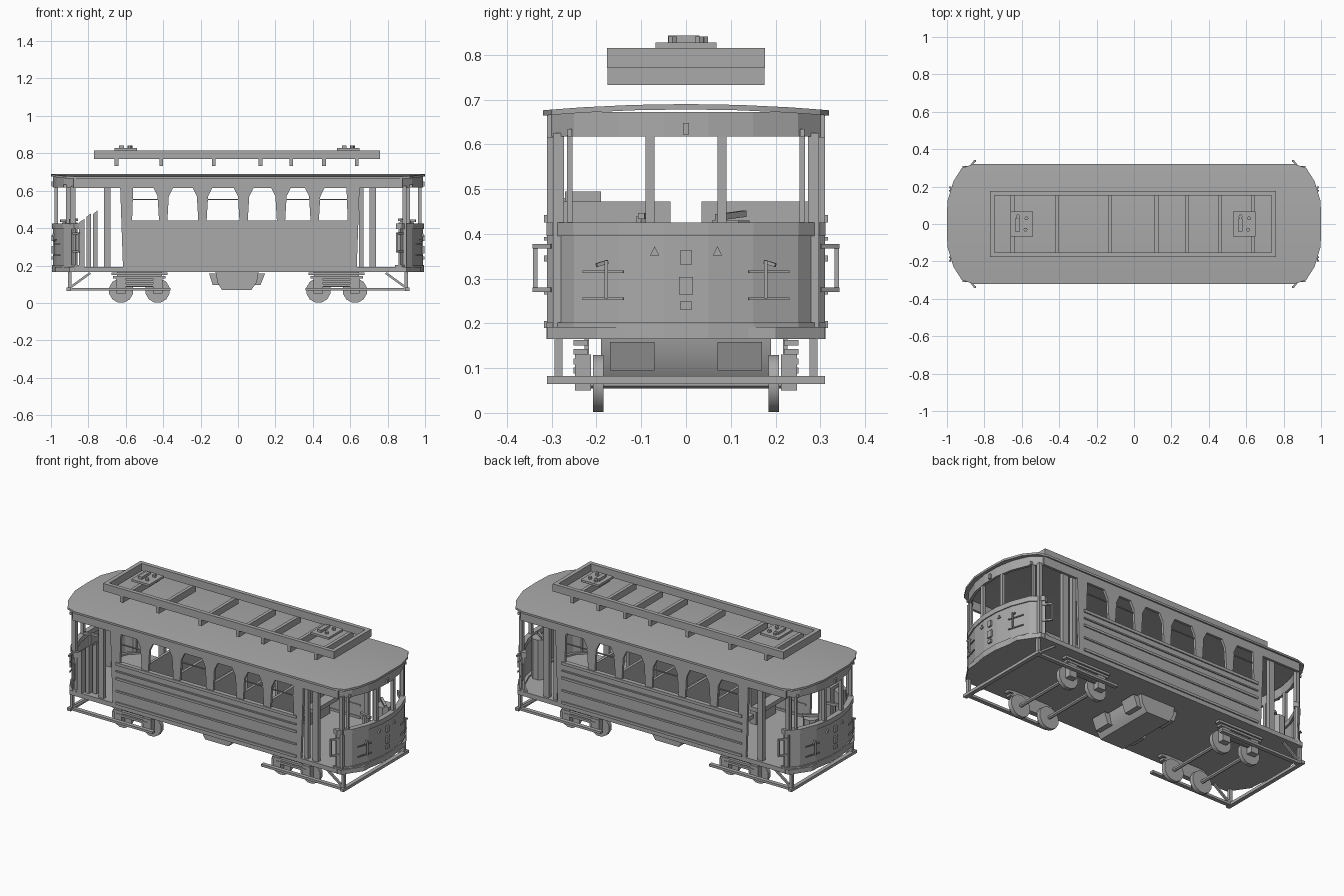
import bpy, bmesh, math
from mathutils import Vector

GREY = bpy.data.materials.new("plain grey")
GREY.diffuse_color = (0.4, 0.4, 0.4, 1)


def finish(name, bm, smooth=False):
    bmesh.ops.recalc_face_normals(bm, faces=bm.faces)
    me = bpy.data.meshes.new(name)
    bm.to_mesh(me)
    bm.free()
    me.materials.append(GREY)
    ob = bpy.data.objects.new(name, me)
    bpy.context.collection.objects.link(ob)
    if smooth:
        bpy.ops.object.select_all(action='DESELECT')
        ob.select_set(True)
        bpy.context.view_layer.objects.active = ob
        bpy.ops.object.shade_smooth_by_angle(angle=math.radians(35))
    return ob


def loft(name, rings, smooth=False):
    """Skin closed rings of equal point count and cap both ends."""
    bm = bmesh.new()
    rows = [[bm.verts.new(p) for p in r] for r in rings]
    n = len(rows[0])
    for a, b in zip(rows, rows[1:]):
        for i in range(n):
            bm.faces.new((a[i], a[(i + 1) % n], b[(i + 1) % n], b[i]))
    bm.faces.new(rows[0])
    bm.faces.new(rows[-1])
    return finish(name, bm, smooth)


def prism_z(name, pts, z0, z1, smooth=False):
    return loft(name, [[(x, y, z) for x, y in pts] for z in (z0, z1)], smooth)


def prism_y(name, pts, y0, y1, smooth=False):
    return loft(name, [[(x, y, z) for x, z in pts] for y in (y0, y1)], smooth)


def box(name, x0, x1, y0, y1, z0, z1):
    return prism_z(name, [(x0, y0), (x1, y0), (x1, y1), (x0, y1)], z0, z1)


def rod(name, p, q, r, sides=4):
    p, q = Vector(p), Vector(q)
    d = (q - p).normalized()
    u = d.cross(Vector((0, 0, 1)) if abs(d.z) < 0.9 else Vector((1, 0, 0))).normalized()
    v = d.cross(u)
    k = r * (math.sqrt(2) if sides == 4 else 1)
    angs = [2 * math.pi * (i + 0.5) / sides for i in range(sides)]
    return loft(name, [[c + (u * math.cos(a) + v * math.sin(a)) * k for a in angs]
                       for c in (p, q)], sides > 6)


# Plan curve of a tram end, from -y to +y
HALF = [(0.87, 0.31), (0.93, 0.25), (0.97, 0.15), (0.988, 0.05)]
END = [(x, -y) for x, y in HALF] + HALF[::-1]


def end_band(name, s, z0, z1, t, grow=0.0):
    outer = [(s * (x + grow), y * (1 + grow)) for x, y in END]
    inner = [(s * (x - t), y * 0.97) for x, y in END]
    return prism_z(name, outer + inner[::-1], z0, z1)


# Floor slab
prism_z("floor", [(0.9, -0.31), (0.975, -0.2), (0.985, 0), (0.975, 0.2), (0.9, 0.31),
                  (-0.9, 0.31), (-0.975, 0.2), (-0.985, 0), (-0.975, -0.2), (-0.9, -0.31)],
        0.165, 0.192)

# Crowned roof with rounded-off ends
roof = []
for y, e in [(-0.32, 0.86), (-0.3, 0.92), (-0.23, 0.965), (-0.12, 0.998), (0, 1.0),
             (0.12, 0.998), (0.23, 0.965), (0.3, 0.92), (0.32, 0.86)]:
    z = 0.676 + 0.014 * (1 - (y / 0.32) ** 2)
    roof.append([(-e, y, z), (e, y, z), (e, y, z - 0.012), (-e, y, z - 0.012)])
loft("roof", roof, True)

# Roof rack: frame, cross bars and mounting pads
for y in (-0.165, 0.165):
    box("rack_side_rail", -0.77, 0.76, y - 0.012, y + 0.012, 0.77, 0.815)
for x in (-0.758, 0.748):
    box("rack_end_rail", x - 0.012, x + 0.012, -0.17, 0.17, 0.77, 0.815)
for x in (-0.65, -0.41, -0.13, 0.12, 0.285, 0.46, 0.635):
    box("rack_cross_bar", x - 0.01, x + 0.01, -0.175, 0.175, 0.732, 0.772)
for x in (-0.6, 0.59):
    box("rack_pad", x - 0.06, x + 0.06, -0.068, 0.068, 0.815, 0.828)
    box("pad_clamp", x - 0.035, x - 0.01, -0.04, 0.03, 0.828, 0.843)
    for dx, y in ((0.02, -0.03), (0.025, 0.03), (-0.02, 0.04)):
        rod("pad_bolt", (x + dx, y, 0.828), (x + dx, y, 0.841), 0.011, 6)

# Side walls, boards, window posts and letterboards
for s in (-1, 1):
    y0, y1 = sorted((s * 0.295, s * 0.31))
    box("side_wall", -0.585, 0.6, y0, y1, 0.19, 0.435)
    for a, b in ((0.19, 0.205), (0.265, 0.275), (0.338, 0.352), (0.385, 0.393), (0.425, 0.442)):
        box("side_board_lip", -0.59, 0.605, min(s * 0.29, s * 0.317),
            max(s * 0.29, s * 0.317), a, b)
    box("letterboard", -0.88, 0.88, y0, y1, 0.615, 0.672)
    for x in (-0.4, -0.19, 0.03, 0.23, 0.41):
        prism_y("window_post", [(x - 0.022, 0.435), (x + 0.022, 0.435), (x + 0.03, 0.57),
                                (x + 0.055, 0.62), (x - 0.055, 0.62), (x - 0.03, 0.57)], y0, y1)
    for x in (-0.595, 0.615):
        prism_y("corner_post", [(x - 0.02, 0.19), (x + 0.02, 0.19),
                                (x + 0.035, 0.62), (x - 0.035, 0.62)], y0, y1)
    for x0, x1 in ((-0.58, -0.4), (-0.19, 0.03), (0.23, 0.6)):
        box("window_rail", x0, x1, s * 0.302 - 0.003, s * 0.302 + 0.003, 0.55, 0.556)
    # Doorway posts
    for x, w in ((-0.88, 0.011), (-0.7, 0.017), (0.66, 0.012), (0.72, 0.018), (0.89, 0.011)):
        box("door_post", x - w, x + w, s * 0.285 - 0.012, s * 0.285 + 0.012, 0.19, 0.625)

# Folded door leaves
for x0, x1, y, h in ((-0.85, -0.82, -0.27, 0.45), (-0.81, -0.785, -0.25, 0.48),
                     (-0.775, -0.75, -0.23, 0.495)):
    prism_y("door_leaf", [(x0, 0.19), (x1, 0.19), (x1, h), (x0, h - 0.02)], y - 0.04, y + 0.04)

# Bench seats in rows either side of the aisle
for s in (-1, 1):
    y0, y1 = sorted((s * 0.035, s * 0.285))
    for x in (-0.4, -0.19, 0.03, 0.23, 0.41):
        prism_y("seat_back", [(x - 0.008, 0.3), (x + 0.008, 0.3),
                              (x + 0.008, 0.472), (x - 0.008, 0.472)], y0, y1)
        box("seat_cushion", x - 0.075, x + 0.075, y0, y1, 0.285, 0.31)
        box("seat_base", x - 0.02, x + 0.02, y0 + 0.03, y1 - 0.03, 0.19, 0.285)

# Tram ends, identical at both sides
for s in (-1, 1):
    end_band("end_panel", s, 0.19, 0.4, 0.012)
    end_band("end_sill", s, 0.395, 0.425, 0.025, 0.006)
    end_band("end_bumper", s, 0.165, 0.202, 0.03, 0.006)
    end_band("end_letterboard", s, 0.617, 0.672, 0.015)
    for y, x in ((-0.285, 0.89), (-0.26, 0.91), (-0.08, 0.972), (0.08, 0.972),
                 (0.26, 0.91), (0.285, 0.89)):
        w = 0.01 if abs(y) < 0.2 else 0.006
        box("end_window_post", s * x - 0.009, s * x + 0.009, y - w, y + w, 0.42, 0.62)
    # Lamps and fittings on the end panel
    for z, h, w in ((0.347, 0.017, 0.012), (0.284, 0.02, 0.016), (0.24, 0.009, 0.013)):
        box("end_lamp", s * 0.991 - 0.007, s * 0.991 + 0.007, -w, w, z - h, z + h)
    box("top_lamp", s * 0.99 - 0.008, s * 0.99 + 0.008, -0.007, 0.007, 0.622, 0.648)
    for t in (-1, 1):
        y = t * 0.07
        loft("triangle_plate", [[(s * x, y - 0.01, 0.352), (s * x, y + 0.01, 0.352),
                                 (s * x, y, 0.372)] for x in (0.975, 0.992)])
        rod("end_handle", (s * 0.985, t * 0.178, 0.255), (s * 0.985, t * 0.178, 0.34), 0.004)
        for z in (0.255, 0.315):
            rod("end_handle_bar", (s * 0.983, t * 0.14, z), (s * 0.955, t * 0.23, z), 0.003)
        rod("end_handle_hook", (s * 0.975, t * 0.175, 0.338), (s * 0.985, t * 0.2, 0.33), 0.004)
        # Grab handles beside the doors
        x = s * 0.85
        rod("grab_handle", (x, t * 0.337, 0.272), (x, t * 0.337, 0.375), 0.005)
        for z in (0.275, 0.372):
            rod("grab_handle_arm", (x + s * 0.03, t * 0.3, z), (x, t * 0.34, z), 0.005)
        box("side_lamp", s * 0.925 - 0.008, s * 0.925 + 0.008,
            t * 0.26 - 0.005, t * 0.26 + 0.005, 0.618, 0.634)
    # Driver controls
    rod("controller", (s * 0.9, 0.1, 0.19), (s * 0.9, 0.1, 0.43), 0.045, 8)
    rod("controller_handle", (s * 0.93, 0.07, 0.437), (s * 0.86, 0.13, 0.445), 0.007)
    rod("brake_column", (s * 0.91, -0.1, 0.19), (s * 0.91, -0.1, 0.44), 0.012, 6)
    rod("brake_handle", (s * 0.95, -0.1, 0.44), (s * 0.87, -0.08, 0.44), 0.007)

    # Safety bar hung below each end
    box("safety_bar", s * 0.905 - 0.012, s * 0.905 + 0.012, -0.31, 0.31, 0.065, 0.082)
    for t in (-1, 1):
        y = t * 0.285
        box("safety_post", s * 0.9 - 0.009, s * 0.9 + 0.009, y - 0.009, y + 0.009, 0.08, 0.166)
        rod("safety_brace", (s * 0.9, y, 0.08), (s * 0.79, y, 0.16), 0.006)
        box("safety_side_rail", min(s * 0.36, s * 0.91), max(s * 0.36, s * 0.91),
            y - 0.012, y + 0.012, 0.066, 0.08)

    # Truck: axles, wheels, side frames and leaf springs
    for x in (s * 0.43, s * 0.625):
        rod("axle", (x, -0.23, 0.066), (x, 0.23, 0.066), 0.011, 6)
        for t in (-1, 1):
            rod("wheel", (x, t * 0.184, 0.066), (x, t * 0.208, 0.066), 0.066, 12)
            box("axle_box", x - 0.025, x + 0.025, t * 0.23 - 0.018, t * 0.23 + 0.018, 0.05, 0.13)
    for t in (-1, 1):
        for i, (z, w) in enumerate(((0.088, 0.105), (0.108, 0.125), (0.13, 0.14), (0.15, 0.15))):
            box("leaf_spring", s * 0.527 - w, s * 0.527 + w,
                t * 0.235 - 0.016, t * 0.235 + 0.016, z, z + 0.013)
        box("truck_hanger", s * 0.527 - 0.12, s * 0.527 + 0.12,
            t * 0.222 - 0.005, t * 0.222 + 0.005, 0.085, 0.166)

# Equipment box hanging under the middle
prism_y("under_box", [(-0.12, 0.166), (-0.11, 0.11), (-0.085, 0.068), (0.07, 0.068),
                      (0.1, 0.11), (0.11, 0.166)], -0.19, 0.19, True)
for s in (-1, 1):
    prism_y("under_box_flange", [(-0.155, 0.158), (-0.135, 0.095), (0.12, 0.095), (0.145, 0.158)],
            s * 0.12 - 0.05, s * 0.12 + 0.05)
